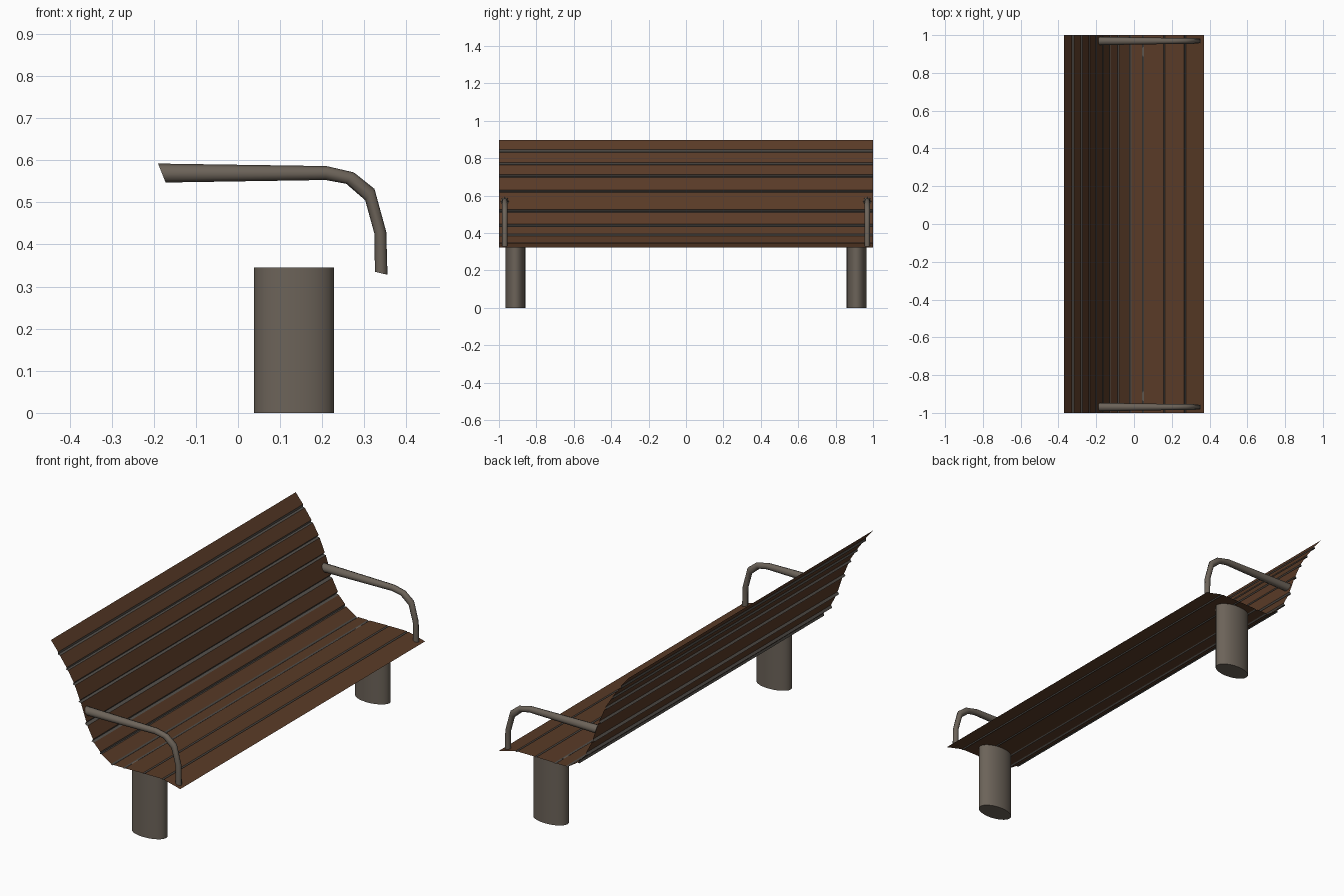
import bpy, bmesh, math

if "Cube" in bpy.data.objects:
    bpy.data.objects.remove(bpy.data.objects["Cube"])

def material(name, rgb):
    m = bpy.data.materials.new(name)
    m.diffuse_color = (*rgb, 1)
    m.use_nodes = True
    m.node_tree.nodes["Principled BSDF"].inputs["Base Color"].default_value = m.diffuse_color
    return m

wood = material("wood", (0.10, 0.043, 0.02))
metal = material("metal", (0.15, 0.125, 0.10))
groove = material("groove", (0.09, 0.08, 0.07))

def make(name, bm, mats, smooth=None):
    me = bpy.data.meshes.new(name)
    bm.to_mesh(me)
    bm.free()
    for m in mats:
        me.materials.append(m)
    ob = bpy.data.objects.new(name, me)
    bpy.context.collection.objects.link(ob)
    if smooth:
        bpy.ops.object.select_all(action='DESELECT')
        ob.select_set(True)
        bpy.context.view_layer.objects.active = ob
        bpy.ops.object.shade_smooth_by_angle(angle=math.radians(smooth))
    return ob

# Seat and backrest: one thin sheet, each slat (start, end) followed by a V groove bottom
slats = [
    ((-.37, .897), (-.328, .846), (-.330, .833)),
    ((-.318, .830), (-.280, .778), (-.283, .767)),
    ((-.272, .765), (-.239, .712), (-.245, .702)),
    ((-.233, .698), (-.204, .630), (-.212, .620)),
    ((-.198, .617), (-.167, .527), (-.176, .516)),
    ((-.161, .509), (-.129, .448), (-.137, .436)),
    ((-.124, .432), (-.087, .394), (-.090, .382)),
    ((-.080, .384), (-.026, .348), (-.020, .342)),
    ((-.012, .347), (.042, .347), (.048, .343)),
    ((.054, .347), (.155, .349), (.160, .345)),
    ((.165, .349), (.265, .349), (.270, .343)),
    ((.275, .348), (.37, .324), None)]
profile = [p for s in slats for p in s if p]
bm = bmesh.new()
rows = [[bm.verts.new((x, y, z)) for y in (-1, 1)] for x, z in profile]
for i, (a, b) in enumerate(zip(rows, rows[1:])):
    f = bm.faces.new((a[0], b[0], b[1], a[1]))
    f.material_index = 0 if i % 3 == 0 else 1
make("slatted_seat_and_back", bm, [wood, groove])

# Armrest rings: outer point, inner point, half width in y
rings = [((-.190, .592), (-.172, .547), .022), ((.210, .586), (.208, .553), .016),
         ((.275, .571), (.257, .544), .015), ((.324, .532), (.302, .505), .015),
         ((.352, .430), (.324, .425), .014), ((.355, .328), (.325, .335), .014)]
SIDES = 8

def armrest(side, y):
    bm = bmesh.new()
    loops = []
    for (ox, oz), (ix, iz), w in rings:
        loop = []
        for k in range(SIDES):
            a = 2 * math.pi * k / SIDES
            c, s = math.cos(a) / 2, math.sin(a)
            loop.append(bm.verts.new(((ox + ix) / 2 + (ox - ix) * c, y + w * s,
                                      (oz + iz) / 2 + (oz - iz) * c)))
        loops.append(loop)
    for a, b in zip(loops, loops[1:]):
        for k in range(SIDES):
            n = (k + 1) % SIDES
            bm.faces.new((a[k], a[n], b[n], b[k]))
    bmesh.ops.recalc_face_normals(bm, faces=bm.faces)
    make(side + "_armrest", bm, [metal], 50)

# Oval pedestal legs
def leg(side, y):
    bm = bmesh.new()
    bmesh.ops.create_cone(bm, cap_ends=True, segments=24, radius1=1, radius2=1, depth=1)
    for v in bm.verts:
        v.co = (.133 + v.co.x * .095, y + v.co.y * .053, (v.co.z + .5) * .345)
    make(side + "_leg", bm, [metal], 40)

for side, sign in (("front", -1), ("rear", 1)):
    armrest(side, sign * .969)
    leg(side, sign * .912)
